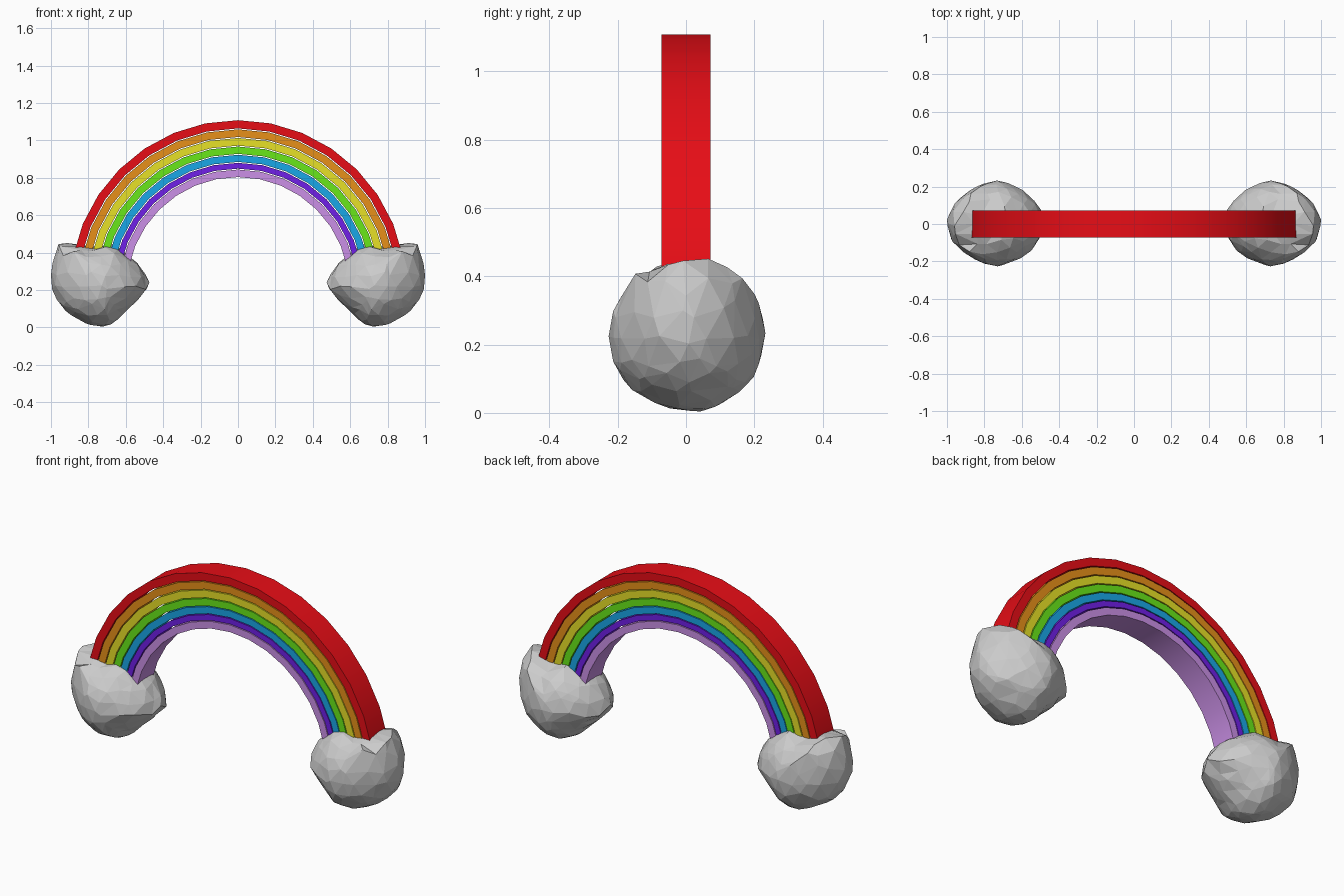
import bpy, bmesh, math, random

if "Cube" in bpy.data.objects:
    bpy.data.objects.remove(bpy.data.objects["Cube"])

CENTER_Z = 0.21
HALF_WIDTH = 0.071
SEGMENTS = 16


def make_object(name, bm):
    bmesh.ops.recalc_face_normals(bm, faces=bm.faces)
    mesh = bpy.data.meshes.new(name)
    bm.to_mesh(mesh)
    bm.free()
    obj = bpy.data.objects.new(name, mesh)
    bpy.context.collection.objects.link(obj)
    return obj


def arc_band(name, r_out, r_in, color):
    # rectangular section swept over a half circle
    bm = bmesh.new()
    section = [(r_out, -HALF_WIDTH), (r_out, HALF_WIDTH),
               (r_in, HALF_WIDTH), (r_in, -HALF_WIDTH)]
    rings = []
    for i in range(SEGMENTS + 1):
        a = math.pi * i / SEGMENTS
        rings.append([bm.verts.new((r * math.cos(a), y, CENTER_Z + r * math.sin(a)))
                      for r, y in section])
    for a, b in zip(rings, rings[1:]):
        for k in range(4):
            n = (k + 1) % 4
            bm.faces.new((a[k], a[n], b[n], b[k]))
    bm.faces.new(rings[0])
    bm.faces.new(rings[-1])
    obj = make_object(name, bm)
    mat = bpy.data.materials.new(name + "_color")
    mat.diffuse_color = (*color, 1)
    mat.use_nodes = True
    mat.node_tree.nodes["Principled BSDF"].inputs["Base Color"].default_value = mat.diffuse_color
    obj.data.materials.append(mat)
    bpy.context.view_layer.objects.active = obj
    obj.select_set(True)
    bpy.ops.object.shade_smooth_by_angle(angle=math.radians(30))
    obj.select_set(False)


# rainbow bands, outermost first
bands = [("red", (0.80, 0.004, 0.008)), ("orange", (0.80, 0.28, 0.01)),
         ("yellow", (0.80, 0.75, 0.02)), ("green", (0.14, 0.80, 0.01)),
         ("blue", (0.01, 0.39, 0.80)), ("violet", (0.16, 0.014, 0.80)),
         ("lavender", (0.60, 0.28, 0.80))]
edges = [0.898, 0.849, 0.803, 0.757, 0.713, 0.670, 0.634, 0.594]
for i, (label, color) in enumerate(bands):
    gap = 0.005 if i < 6 else 0
    arc_band(label + "_band", edges[i], edges[i + 1] + gap, color)


# clouds: faceted balls shaped by a front outline (x outward, z) around a centre
CX, CZ = 0.735, 0.22
outline = [(1.0, 0.25), (0.985, 0.37), (0.945, 0.47), (0.87, 0.44), (0.76, 0.425),
           (0.67, 0.45), (0.60, 0.395), (0.50, 0.29), (0.468, 0.215), (0.53, 0.16),
           (0.61, 0.085), (0.68, 0.015), (0.74, 0.0), (0.85, 0.045), (0.985, 0.17)]
polar = sorted((math.atan2(z - CZ, x - CX) % math.tau, math.hypot(x - CX, z - CZ))
               for x, z in outline)
polar = [(polar[-1][0] - math.tau, polar[-1][1])] + polar + \
        [(polar[0][0] + math.tau, polar[0][1])]


def outline_radius(a):
    for (a0, r0), (a1, r1) in zip(polar, polar[1:]):
        if a0 <= a <= a1:
            return r0 + (r1 - r0) * (a - a0) / (a1 - a0)


def cloud(name, side):
    rng = random.Random(4)
    bm = bmesh.new()
    bmesh.ops.create_icosphere(bm, subdivisions=3, radius=1)
    for v in bm.verts:
        v.co = (v.co + 0.09 * v.co.cross((rng.uniform(-1, 1), rng.uniform(-1, 1),
                                          rng.uniform(-1, 1)))).normalized()
        x, y, z = v.co
        a = math.atan2(z, x) % math.tau
        r = outline_radius(a) * rng.uniform(0.985, 1.01)
        rho = math.hypot(x, z)
        v.co = (side * (CX + r * math.cos(a) * rho ** 1.35),
                0.003 + 0.23 * y,
                max(0, CZ + r * math.sin(a) * rho))
        v.co.x = max(-1, min(1, v.co.x))
    # merge nearly flat neighbours into larger facets
    bmesh.ops.dissolve_limit(bm, angle_limit=math.radians(7),
                             verts=bm.verts, edges=bm.edges)
    make_object(name, bm)


cloud("left_cloud", -1)
cloud("right_cloud", 1)
